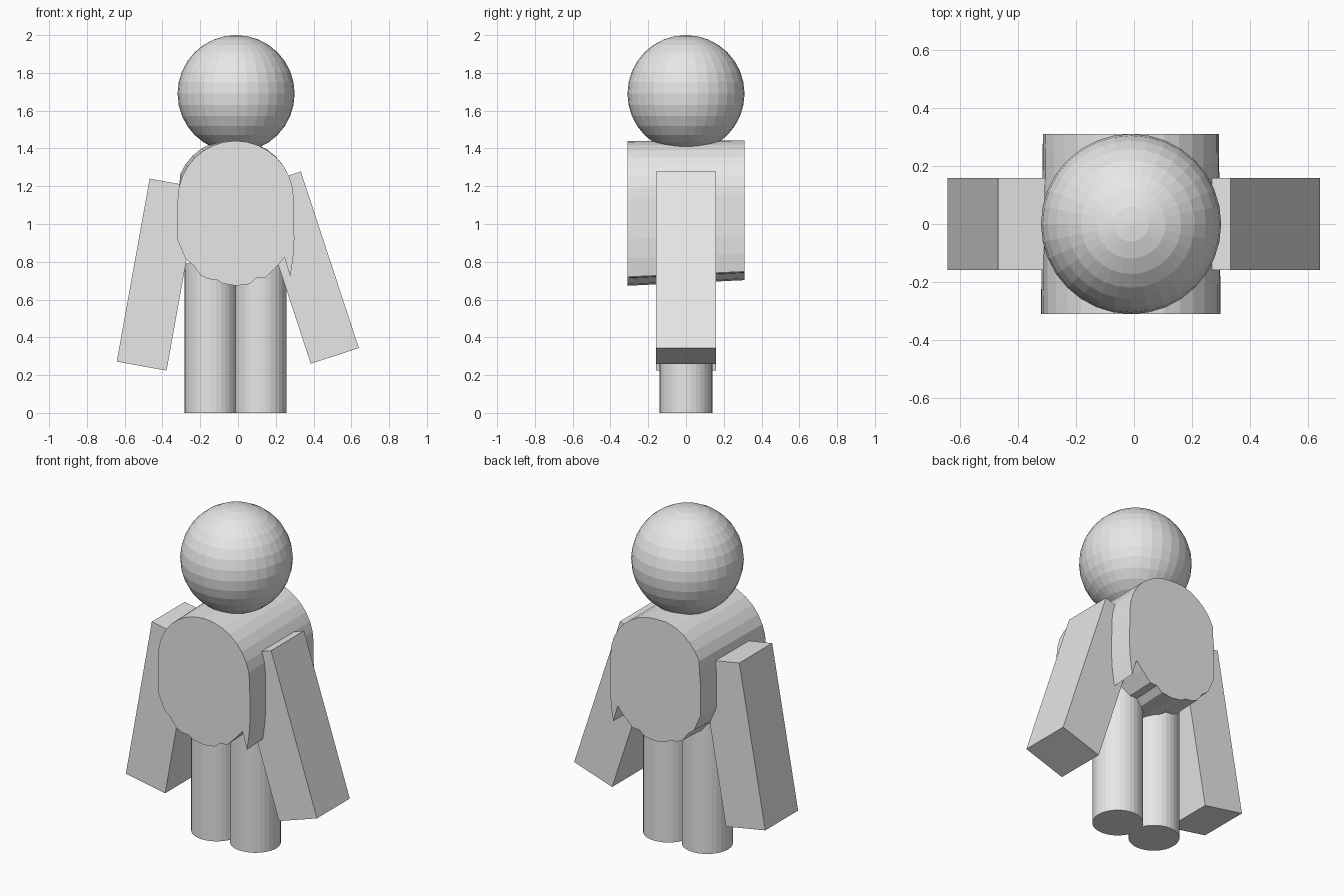
import bpy
import bmesh
from math import pi, cos, sin, radians

default_cube = bpy.data.objects.get("Cube")
if default_cube:
    bpy.data.objects.remove(default_cube, do_unlink=True)

# One plain grey for every part
grey = bpy.data.materials.new("light grey")
grey.use_nodes = True
grey.diffuse_color = (0.8, 0.8, 0.8, 1)
grey.node_tree.nodes["Principled BSDF"].inputs["Base Color"].default_value = (0.8, 0.8, 0.8, 1)


def finish(part, name):
    part.name = name
    part.data.name = name
    part.data.materials.append(grey)
    return part


def add_leg(name, x):
    bpy.ops.mesh.primitive_cylinder_add(vertices=32, radius=0.14, depth=0.79,
                                        location=(x, 0, 0.395))
    finish(bpy.context.object, name)


def add_arm(name, x, z, tilt):
    bpy.ops.mesh.primitive_cube_add(size=1, location=(x, 0, z),
                                    rotation=(0, radians(tilt), 0))
    arm = finish(bpy.context.object, name)
    arm.scale = (0.268, 0.315, 0.984)


# Head
bpy.ops.mesh.primitive_uv_sphere_add(segments=32, ring_count=16, radius=0.31,
                                     location=(-0.01, 0, 1.69))
finish(bpy.context.object, "head")

# Legs and arms, each arm swung out by its own angle
add_leg("right_leg", -0.143)
add_leg("left_leg", 0.117)
add_arm("right_arm", -0.423, 0.732, 10.2)
add_arm("left_arm", 0.359, 0.769, -18.2)

# Body outline: round shoulders above, ragged hem with a pointed tip below
hem = [(0.298, 0.92), (0.292, 0.82), (0.277, 0.72), (0.246, 0.824),
       (0.214, 0.785), (0.145, 0.715), (0.098, 0.713), (0.06, 0.682),
       (-0.013, 0.673), (-0.087, 0.687), (-0.114, 0.706), (-0.156, 0.708),
       (-0.198, 0.729), (-0.235, 0.78), (-0.277, 0.814), (-0.32, 0.914)]
steps = 16
shoulders = [(-0.012 - 0.307 * cos(pi * i / steps),
              1.133 + 0.307 * sin(pi * i / steps)) for i in range(steps + 1)]
outline = shoulders + hem


def back_point(x, z):
    """The back end is a little shorter and bulges at the right shoulder."""
    bulge = 0.015 if x < -0.03 and z > 1.2 else 0
    return x * 0.98 - bulge, 1.443 - (1.44 - z) * 0.965 + bulge * 0.4


bm = bmesh.new()
front = [bm.verts.new((x, -0.31, z)) for x, z in outline]
back = []
for x, z in outline:
    bx, bz = back_point(x, z)
    back.append(bm.verts.new((bx, 0.31, bz)))
bm.faces.new(front)
bm.faces.new(back[::-1])
for i in range(len(outline)):
    j = (i + 1) % len(outline)
    bm.faces.new((front[i], back[i], back[j], front[j]))
bmesh.ops.recalc_face_normals(bm, faces=bm.faces[:])
mesh = bpy.data.meshes.new("body")
bm.to_mesh(mesh)
bm.free()
body = bpy.data.objects.new("body", mesh)
bpy.context.collection.objects.link(body)
finish(body, "body")
